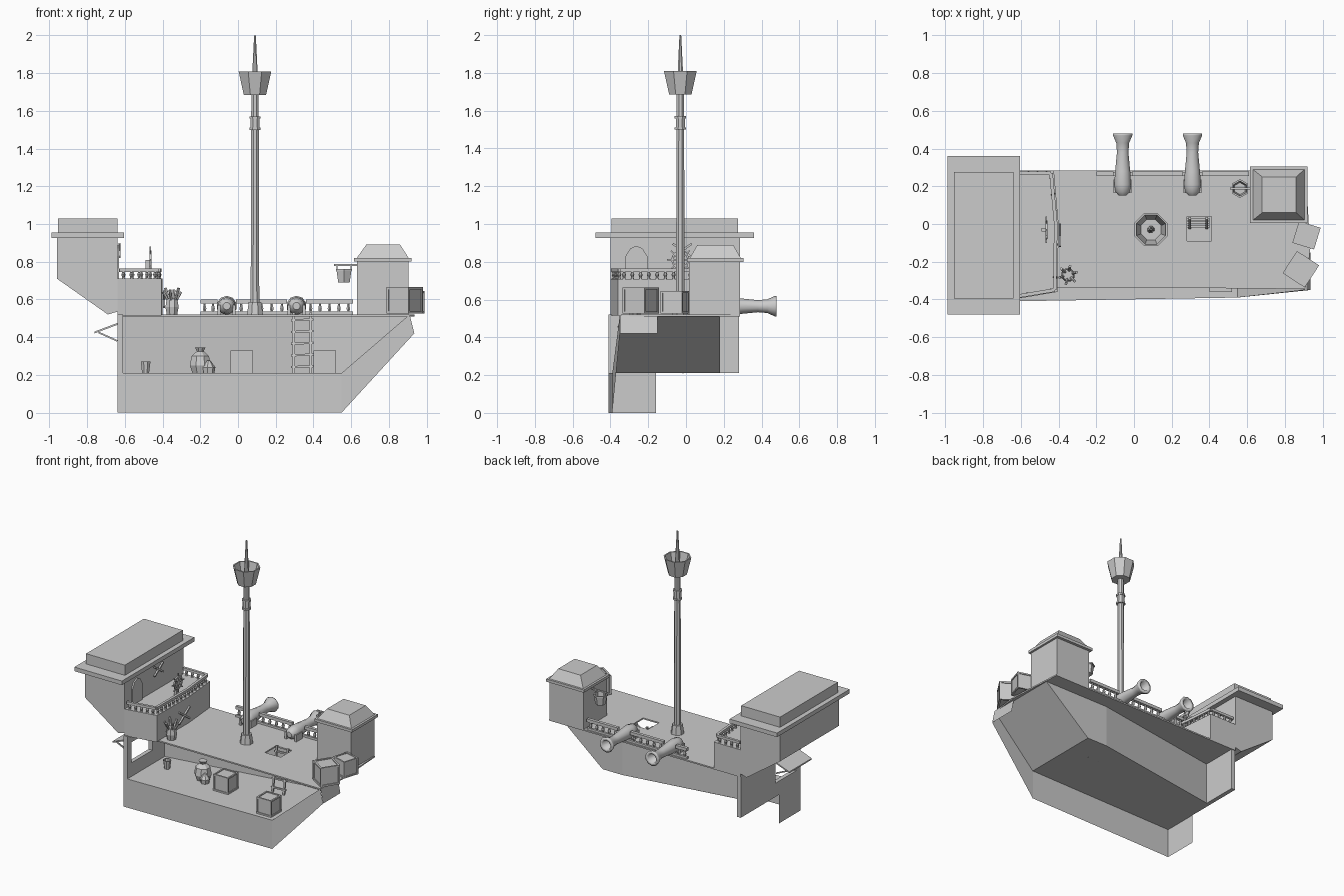
import bpy, math
from mathutils import Vector, Matrix

if "Cube" in bpy.data.objects:
    bpy.data.objects.remove(bpy.data.objects["Cube"])


def mesh(name, verts, faces):
    me = bpy.data.meshes.new(name)
    me.from_pydata([tuple(v) for v in verts], [], faces)
    me.update()
    ob = bpy.data.objects.new(name, me)
    bpy.context.collection.objects.link(ob)
    return ob


def sheet(name, *verts):
    return mesh(name, verts, [tuple(range(len(verts)))])


def loft(name, a, b):
    """Solid between two matching outlines."""
    n = len(a)
    sides = [(i, (i + 1) % n, (i + 1) % n + n, i + n) for i in range(n)]
    return mesh(name, list(a) + list(b), sides + [tuple(range(n))[::-1], tuple(range(n, 2 * n))])


def rect(x0, x1, y0, y1, z):
    return [(x0, y0, z), (x1, y0, z), (x1, y1, z), (x0, y1, z)]


def box(name, x0, x1, y0, y1, z0, z1):
    return loft(name, rect(x0, x1, y0, y1, z0), rect(x0, x1, y0, y1, z1))


def lathe(name, profile, loc, direction=(0, 0, 1), n=8, smooth=False):
    """Revolved profile of (radius, height) pairs, with end caps."""
    m = Matrix.Translation(loc) @ Vector(direction).to_track_quat('Z', 'Y').to_matrix().to_4x4()
    v = [m @ Vector((r * math.cos(2 * math.pi * (k + .5) / n), r * math.sin(2 * math.pi * (k + .5) / n), h))
         for r, h in profile for k in range(n)]
    f = [(j * n + k, j * n + (k + 1) % n, (j + 1) * n + (k + 1) % n, (j + 1) * n + k)
         for j in range(len(profile) - 1) for k in range(n)]
    f += [tuple(range(n))[::-1], tuple(range(len(v) - n, len(v)))]
    ob = mesh(name, v, f)
    if smooth:
        for p in ob.data.polygons:
            p.use_smooth = len(p.vertices) == 4
    return ob


def bar(name, p, q, r, n=4):
    d = Vector(q) - Vector(p)
    return lathe(name, [(r, 0), (r, d.length)], p, d, n)


def rail(name, p, q, z0, z1, n, r=.013):
    """Top and bottom rails with turned balusters."""
    p, q = Vector((*p, 0)), Vector((*q, 0))
    up = Vector((0, 0, 1))
    bar(name + "_top", p + up * (z1 - r * .7), q + up * (z1 - r * .7), r)
    for i in range(n):
        c = p.lerp(q, (i + .5) / n) + up * z0
        h = z1 - z0 - r
        lathe(name + "_baluster", [(.009, 0), (.006, h * .2), (.011, h * .5), (.006, h * .8), (.009, h)], c, n=6)


def crate(name, x, y, z, s, angle=0):
    """Crate core with raised edge beams."""
    h, t = s / 2, s * .09
    parts = [box(name, -h + t / 2, h - t / 2, -h + t / 2, h - t / 2, t / 2, s - t / 2)]
    for a in (-h, h - t):
        for b in (-h, h - t):
            parts += [box(name + "_beam", -h, h, a, a + t, b + h, b + h + t),
                      box(name + "_beam", a, a + t, -h, h, b + h, b + h + t),
                      box(name + "_beam", a, a + t, b, b + t, 0, s)]
    for o in parts:
        o.location = (x, y, z)
        o.rotation_euler.z = math.radians(angle)


# Hull: front strip, floor, bow slope, back wall
F0, F1, F2 = -.41, -.39, -.35
sheet("front_hull", (-.64, F0, 0), (.55, F1, 0), (.55, F1, .21), (-.64, F0, .21))
sheet("front_bow", (.55, F1, 0), (.935, F2, .42), (.91, F2, .52), (.55, F1, .21))
sheet("hold_floor", (-.64, F0, .21), (.55, F1, .21), (.55, .18, .21), (.39, .18, .21), (-.64, .02, .21))
sheet("bow_slope", (.55, F1, .21), (.91, F2, .51), (.91, .18, .51), (.55, .18, .21))
sheet("back_wall_bow", (.39, .18, .21), (.55, .18, .21), (.91, .18, .51), (.39, .18, .51))
sheet("back_wall", (-.62, .02, .21), (.39, .18, .21), (.39, .18, .51), (-.62, .02, .51))
sheet("bow_nose", (.935, F2, .42), (.935, -.15, .42), (.915, -.15, .515), (.915, F2, .515))

# Stern wall with window opening
for n, y0, y1, z0, z1 in (("low", -.41, -.16, 0, .21), ("sill", -.41, .28, .21, .31), ("head", -.41, .28, .46, .52),
                          ("jamb", -.41, -.36, .31, .46), ("panel", -.12, .28, .31, .46)):
    if n == "low":
        sheet("stern_low", (-.64, y0, z0), (-.64, y1, z0), (-.64, y1, z1), (-.64, y0, z1))
    else:
        box("stern_" + n, -.64, -.61, y0, y1, z0, z1)
loft("awning", [(-.64, -.37, .465), (-.64, -.11, .465), (-.76, -.11, .42), (-.76, -.37, .42)],
     [(-.64, -.37, .475), (-.64, -.11, .475), (-.76, -.11, .43), (-.76, -.37, .43)])
for y in (-.35, -.13):
    bar("awning_strut", (-.64, y, .38), (-.74, y, .425), .006)

# Main deck with hatch hole
X = [-.64, .28, .41, .62]
Y = [-.34, -.09, .04, .285]
box("deck_aft", X[0], X[1], Y[0], Y[3], .51, .52)
box("deck_hatch_front", X[1], X[2], Y[0], Y[1], .51, .52)
box("deck_hatch_back", X[1], X[2], Y[2], Y[3], .51, .52)
fore = [(.41, -.34), (.91, -.345), (.935, -.13), (.91, .285), (.41, .285)]
loft("deck_fore", [(x, y, .51) for x, y in fore], [(x, y, .52) for x, y in fore])

# Hatch ladder
for x in (.295, .385):
    bar("ladder_side", (x, -.02, .21), (x, .03, .53), .009)
for i in range(5):
    t = (i + .5) / 5
    bar("ladder_rung", (.28, -.02 + .05 * t, .21 + .31 * t), (.4, -.02 + .05 * t, .215 + .31 * t), .008)

# Quarterdeck and stern cabin
quarter = [(-.64, -.4), (-.405, -.36), (-.40, 0), (-.425, .285), (-.64, .285)]
loft("quarterdeck", [(x, y, .515) for x, y in quarter], [(x, y, .71) for x, y in quarter])
cabin = [(-.96, .71), (-.69, .52), (-.64, .535), (-.64, .93), (-.96, .93)]
loft("cabin", [(x, -.4, z) for x, z in cabin], [(x, .285, z) for x, z in cabin])
box("cabin_eaves", -.99, -.605, -.48, .36, .925, .955)
box("cabin_roof", -.955, -.64, -.395, .275, .955, 1.03)
door = [(-.32, .71), (-.205, .71), (-.205, .83), (-.23, .87), (-.2625, .885), (-.295, .87), (-.32, .83)]
loft("cabin_door", [(-.64, y, z) for y, z in door], [(-.63, y, z) for y, z in door])
rail("quarter_rail_front", (-.63, -.385), (-.42, -.35), .71, .765, 5)
rail("quarter_rail_mid", (-.42, -.35), (-.415, 0), .71, .765, 8)
rail("quarter_rail_mid_back", (-.415, 0), (-.44, .27), .71, .765, 6)
rail("quarter_rail_back", (-.44, .27), (-.63, .27), .71, .765, 4)

# Crossed plank ornaments on the cabin and quarterdeck walls
for x, y, z, s in ((-.628, -.02, .86, .05), (-.392, -.06, .6, .06)):
    for d in (-1, 1):
        bar("crossed_plank", (x, y - s, z - d * s * .7), (x, y + s, z + d * s * .7), .008)

# Steering wheel
bar("wheel_post", (-.48, -.03, .71), (-.48, -.03, .81), .014)
ring = [(-.465, -.03 + .045 * math.cos(a * math.pi / 4), .81 + .045 * math.sin(a * math.pi / 4)) for a in range(8)]
for i in range(8):
    bar("wheel_rim", ring[i], ring[(i + 1) % 8], .007)
    c = Vector((-.465, -.03, .81))
    bar("wheel_spoke", c, c + (Vector(ring[i]) - c) * 1.55, .005)

# Mast, rings, crow's nest and tip
M = (.09, -.03, 0)
lathe("mast_foot", [(.046, .52), (.036, .585)], M)
lathe("mast", [(.025, .55), (.021, 1.7)], M)
for z in (1.505, 1.565):
    lathe("mast_ring", [(.032, z - .006), (.032, z + .006)], M)
lathe("mast_sleeve", [(.026, 1.505), (.026, 1.565)], M)
lathe("lookout_basket", [(.064, 1.685), (.094, 1.81), (.084, 1.81), (.058, 1.7)], M)
lathe("mast_tip", [(.02, 1.69), (.014, 1.83), (.005, 2.0)], M)

# Back deck railing and cannons
for a, b, n in ((-.2, -.11, 2), (-.01, .26, 5), (.36, .61, 5)):
    rail("deck_rail", (a, .267), (b, .267), .52, .6, n, .016)
bar("deck_rail_base", (-.2, .267, .527), (.61, .267, .527), .012)
for x in (-.06, .31):
    lathe("cannon", [(.02, -.03), (.04, -.01), (.047, .03), (.042, .1), (.032, .2), (.036, .25), (.054, .29),
                     (.054, .3), (.034, .3), (.028, .2)], (x, .18, .565), (0, 1, 0), 10, True)
    for s in (-1, 1):
        box("cannon_cheek", x + s * .04 - .008, x + s * .04 + .008, .165, .235, .52, .57)

# Bow tower with hipped roof
box("tower", .63, .905, .015, .285, .515, .81)
box("tower_eaves", .615, .92, .005, .305, .8, .82)
loft("tower_roof", rect(.63, .905, .02, .29, .82), rect(.68, .86, .06, .25, .89))

# Hanging bucket on the tower
bar("bucket_arm", (.51, .188, .783), (.63, .188, .783), .007)
lathe("hanging_bucket", [(.035, .69), (.045, .75), (.05, .75), (.05, .762), (.04, .762), (.032, .7)], (.562, .188, 0), n=6)
for x in (.525, .6):
    bar("bucket_cord", (x, .188, .755), (x, .188, .785), .004)

# Crates on the bow and in the hold
crate("bow_crate_large", .885, -.24, .525, .14, -33)
crate("bow_crate_small", .915, -.06, .525, .12, -17)
crate("hold_crate_left", .02, -.17, .21, .12)
crate("hold_crate_right", .46, -.3, .21, .12)

# Hold sack and pail
lathe("hold_sack", [(.045, .21), (.06, .25), (.05, .3), (.02, .325), (.03, .345)], (-.2, -.12, 0), n=8)
lathe("hold_sack_small", [(.03, .21), (.035, .24), (.01, .275)], (-.155, -.16, 0), n=7)
lathe("hold_pail", [(.02, .21), (.028, .272), (.022, .272), (.016, .22)], (-.49, -.12, 0), n=8)

# Barrel of rolled charts on the deck
B = Vector((-.35, -.27, .52))
lathe("chart_barrel", [(.03, 0), (.038, .04), (.03, .085)], B, n=8)
for i in range(6):
    a = i * math.pi / 3 + .3
    d = Vector((math.cos(a), math.sin(a), 0))
    bar("rolled_chart", B + d * .01 + Vector((0, 0, .05)), B + d * .048 + Vector((0, 0, .12 + .01 * (i % 3))), .008, 6)
